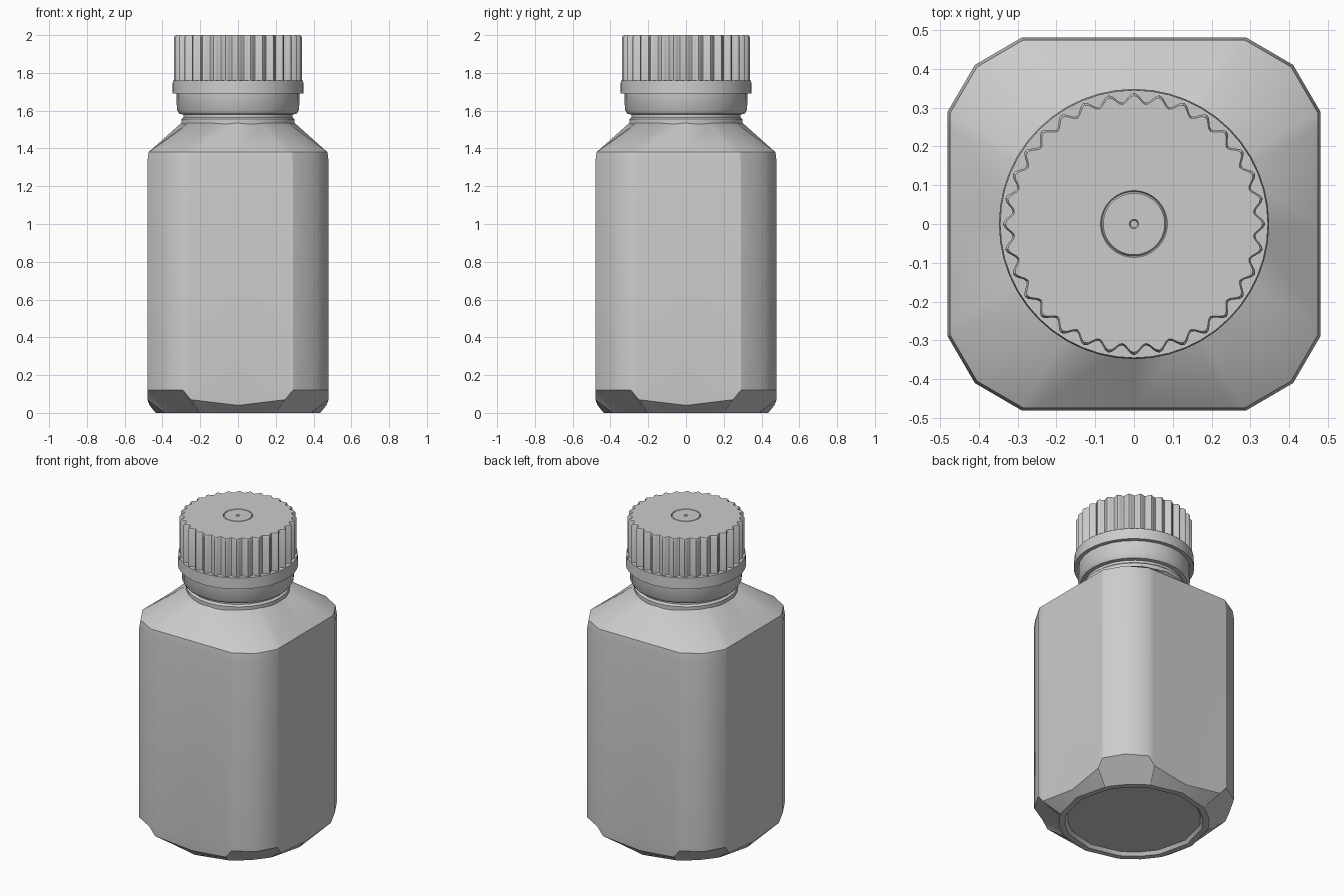
import bpy, bmesh, math
from math import sin, cos, pi, atan2, radians

cube = bpy.data.objects.get("Cube")
if cube:
    bpy.data.objects.remove(cube, do_unlink=True)

grey = bpy.data.materials.new("plain grey")
grey.use_nodes = True
grey.diffuse_color = (0.6, 0.6, 0.6, 1)
grey.node_tree.nodes["Principled BSDF"].inputs["Base Color"].default_value = (0.6, 0.6, 0.6, 1)


def loft(name, rings, crease=35, is_sharp=None):
    """Skin a stack of equal-length rings, close both ends and shade by angle."""
    bm = bmesh.new()
    rows = [[bm.verts.new(p) for p in ring] for ring in rings]
    n = len(rows[0])
    for low, high in zip(rows, rows[1:]):
        for i in range(n):
            j = (i + 1) % n
            bm.faces.new((low[i], low[j], high[j], high[i]))
    bm.faces.new(rows[0][::-1])
    bm.faces.new(rows[-1])
    bmesh.ops.recalc_face_normals(bm, faces=bm.faces)
    for f in bm.faces:
        f.smooth = True
    for e in bm.edges:
        e.smooth = e.calc_face_angle(0) < radians(crease)
    # extra creases chosen by ring number and position in the ring
    if is_sharp:
        for r, (low, high) in enumerate(zip(rows, rows[1:])):
            for i in range(n):
                if is_sharp(r, i):
                    edge = bm.edges.get((low[i], high[i]))
                    edge.smooth = False
    mesh = bpy.data.meshes.new(name)
    bm.to_mesh(mesh)
    bm.free()
    mesh.materials.append(grey)
    ob = bpy.data.objects.new(name, mesh)
    bpy.context.collection.objects.link(ob)
    return ob


def lathe(name, profile, sides, crease=35):
    angles = [2 * pi * i / sides for i in range(sides)]
    return loft(name, [[(r * cos(a), r * sin(a), z) for a in angles]
                       for r, z in profile], crease)


def turned(points):
    """Repeat one quarter of a cross-section around the axis."""
    out = []
    for c, s in ((1, 0), (0, 1), (-1, 0), (0, -1)):
        out += [(x * c - y * s, x * s + y * c, z) for x, y, z in points]
    return out


# Bottle body: square with faceted corners, blended to circles at both ends
side = [(0.48, -0.29), (0.48, -0.25), (0.48, 0), (0.48, 0.25), (0.48, 0.29), (0.41, 0.41)]
section_angles = [atan2(y, x) for x, y, z in turned([(x, y, 0) for x, y in side])]


def section(z, scale=1):
    return turned([(x * scale, y * scale, z) for x, y in side])


def circle(r, z):
    return [(r * cos(a), r * sin(a), z) for a in section_angles]


heel_heights = (0.12, 0.07, 0.04, 0.07, 0.12, 0.12)
heel = turned([(x - (0.012 if y == 0 else 0), y, z)
               for (x, y), z in zip(side, heel_heights)])
loft("bottle_body",
     [circle(0.385, 0.02), circle(0.4, 0), circle(0.435, 0), heel, section(0.13),
      section(1.33), section(1.38, 0.987), circle(0.3, 1.535)],
     is_sharp=lambda r, i: 3 <= r <= 5 and i % 6 == 4)

# Neck with a groove and the band above it
lathe("bottle_neck",
      [(0.3, 1.53), (0.3, 1.555), (0.288, 1.565), (0.288, 1.58), (0.31, 1.583),
       (0.324, 1.605), (0.325, 1.7)], 28)

# Tamper band
lathe("cap_collar", [(0.315, 1.69), (0.348, 1.69), (0.345, 1.76), (0.315, 1.76)], 48)

# Fluted cap with a ring groove and a centre dimple on top
FLUTES, STEPS = 32, 8
cap_angles = [2 * pi * i / (FLUTES * STEPS) for i in range(FLUTES * STEPS)]


def cap_ring(r, z, wave=0):
    return [((r + wave * cos(FLUTES * a)) * cos(a),
             (r + wave * cos(FLUTES * a)) * sin(a), z) for a in cap_angles]


loft("fluted_cap",
     [cap_ring(0.326, 1.755, 0.012), cap_ring(0.326, 1.99, 0.012),
      cap_ring(0.32, 2.0, 0.011), cap_ring(0.086, 2.0), cap_ring(0.083, 1.994),
      cap_ring(0.079, 2.0), cap_ring(0.012, 2.0), cap_ring(0.009, 1.994)], 30)
